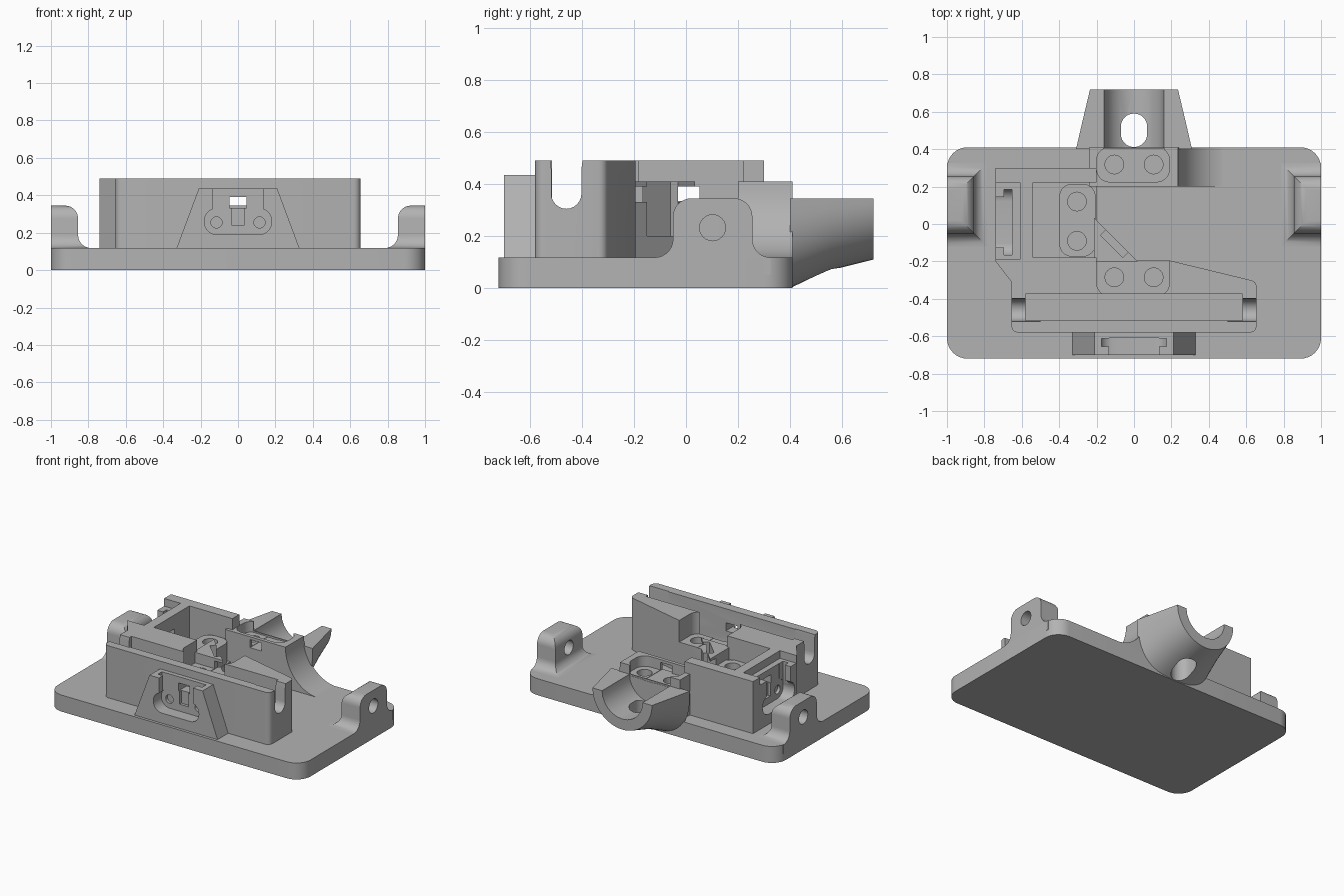
import bpy, bmesh, math
from mathutils import Matrix

if "Cube" in bpy.data.objects:
    bpy.data.objects.remove(bpy.data.objects["Cube"])

grey = bpy.data.materials.new("plain_grey")
grey.use_nodes = True
COLOUR = (0.45, 0.45, 0.45, 1)
grey.diffuse_color = COLOUR
grey.node_tree.nodes["Principled BSDF"].inputs["Base Color"].default_value = COLOUR


def arc(cx, cy, rx, ry, a0, a1, n=8):
    """Points on an elliptical arc, angles in degrees."""
    return [(cx + rx * math.cos(math.radians(a0 + (a1 - a0) * i / n)),
             cy + ry * math.sin(math.radians(a0 + (a1 - a0) * i / n))) for i in range(n + 1)]


def rounded(x0, x1, y0, y1, r):
    corners = ((x1 - r, y1 - r, 0), (x0 + r, y1 - r, 90), (x0 + r, y0 + r, 180), (x1 - r, y0 + r, 270))
    return [p for cx, cy, a in corners for p in arc(cx, cy, r, r, a, a + 90)]


def rect(x0, x1, y0, y1):
    return [(x0, y0), (x1, y0), (x1, y1), (x0, y1)]


def disc(cx, cy, r):
    return arc(cx, cy, r, r, 0, 360, 24)[:-1]


PLACE = {"x": lambda p, d: (d, p[0], p[1]),
         "y": lambda p, d: (p[0], d, p[1]),
         "z": lambda p, d: (p[0], p[1], d)}


def loft(name, axis, sections):
    """Solid through matching outlines, given as (points, depth) pairs."""
    bm = bmesh.new()
    rings = [[bm.verts.new(PLACE[axis](p, d)) for p in pts] for pts, d in sections]
    n = len(rings[0])
    for a, b in zip(rings, rings[1:]):
        for i in range(n):
            j = (i + 1) % n
            bm.faces.new((a[i], a[j], b[j], b[i]))
    bm.faces.new(rings[0])
    bm.faces.new(rings[-1])
    bmesh.ops.recalc_face_normals(bm, faces=bm.faces)
    mesh = bpy.data.meshes.new(name)
    bm.to_mesh(mesh)
    bm.free()
    mesh.materials.append(grey)
    obj = bpy.data.objects.new(name, mesh)
    bpy.context.collection.objects.link(obj)
    return obj


def prism(name, axis, pts, d0, d1):
    return loft(name, axis, [(pts, d0), (pts, d1)])


def cut(target, tool, mode="DIFFERENCE"):
    """Apply a boolean and throw the tool away."""
    tool.hide_render = True
    mod = target.modifiers.new("cut", "BOOLEAN")
    mod.operation, mod.object, mod.solver = mode, tool, "EXACT"
    bpy.context.view_layer.objects.active = target
    bpy.ops.object.modifier_apply(modifier=mod.name)
    bpy.data.objects.remove(tool)


def carve(target, axis, pts, d0, d1, matrix=None):
    tool = prism("cutter", axis, pts, d0, d1)
    if matrix:
        tool.data.transform(matrix)
    cut(target, tool)


TILE = 0.335   # height of the sensor seats
BASE = 0.118
TOP = 0.49

# Base plate
prism("base_plate", "z", rounded(-1, 1, -0.72, 0.41, 0.11), 0, BASE)

# Side ears: side outline crossed with front outline, both with fillets
for side, label in ((1, "left"), (-1, "right")):
    outline = ([(-0.12, 0.05)] + arc(-0.12, 0.188, 0.07, 0.07, -90, 0)
               + arc(0.02, 0.275, 0.07, 0.07, 180, 90) + arc(0.185, 0.275, 0.07, 0.07, 90, 0)
               + arc(0.325, 0.188, 0.07, 0.07, 180, 270) + [(0.325, 0.05)])
    ear = prism(label + "_ear", "x", outline, 0.75 * side, side)
    front = ([(1.1, 0.02), (1.1, 0.345)] + arc(0.925, 0.275, 0.07, 0.07, 90, 180)
             + arc(0.785, 0.188, 0.07, 0.07, 0, -90) + [(0.785, 0.02)])
    cut(ear, prism("cutter", "y", [(side * x, z) for x, z in front], -0.2, 0.4), "INTERSECT")
    carve(ear, "x", disc(0.102, 0.232, 0.05), 0.7 * side, 1.1 * side)

# Main housing
plan = (arc(-0.62, -0.545, 0.035, 0.035, 180, 270, 5) + arc(0.62, -0.545, 0.035, 0.035, 270, 360, 5)
        + arc(0.62, -0.335, 0.035, 0.035, 0, 75, 5)
        + [(0.19, -0.195), (-0.2, -0.195), (-0.2, 0.3), (-0.74, 0.3), (-0.74, -0.2), (-0.655, -0.31)])
housing = prism("housing", "z", plan, 0.06, TOP)
carve(housing, "z", rect(-0.58, 0.58, -0.515, -0.375), 0.2, 0.6)
# U notches at both ends of the long slot
notch = arc(-0.46, 0.363, 0.058, 0.058, 180, 360, 12) + [(-0.402, 0.46), (-0.38, 0.6), (-0.53, 0.6), (-0.518, 0.46)]
carve(housing, "x", notch, -0.8, -0.5)
carve(housing, "x", notch, 0.5, 0.8)
# Left-hand chamber and the front sensor seat
carve(housing, "z", rect(-0.54, -0.1, -0.18, 0.222), 0.19, 0.6)
carve(housing, "z", rounded(-0.2, 0.19, -0.385, -0.1, 0.07), TILE, 0.6)
for x in (-0.105, 0.105):
    carve(housing, "z", disc(x, -0.285, 0.05), 0.2, 0.6)

# Front clip bracket
bracket = prism("front_bracket", "y", [(-0.335, 0.1), (0.335, 0.1), (0.21, 0.435), (-0.21, 0.435)], -0.7, -0.575)


def carve_clip(target, matrix):
    """Sensor pocket with its upright T slot and pin holes."""
    carve(target, "y", rounded(-0.18, 0.18, 0.19, 0.33, 0.068), -0.75, -0.61, matrix)
    carve(target, "y", rect(-0.135, 0.135, 0.27, 0.6), -0.75, -0.61, matrix)
    carve(target, "y", rect(-0.175, 0.175, 0.27, 0.6), -0.655, -0.611, matrix)
    carve(target, "y", rect(-0.035, 0.035, 0.24, 0.36), -0.62, -0.59, matrix)
    for u in (-0.115, 0.115):
        carve(target, "y", disc(u, 0.255, 0.03), -0.62, -0.59, matrix)


carve_clip(bracket, Matrix.Identity(4))
carve(housing, "x", rect(-0.19, 0.222, 0.435, 0.6), -0.8, -0.61)
carve_clip(housing, Matrix.Translation((-0.04, 0.01, 0)) @ Matrix.Rotation(-math.pi / 2, 4, "Z"))

# Raised seat in the chamber
seat = prism("chamber_seat", "z", rounded(-0.4, -0.205, -0.175, 0.215, 0.07), 0.1, TILE)
for y in (-0.09, 0.12):
    carve(seat, "z", disc(-0.305, y, 0.05), 0.2, 0.6)

# Corner block with a diagonal slot for the beam splitter
corner = prism("splitter_corner", "z", [(-0.215, -0.2), (0.02, -0.2), (-0.215, 0.035)], 0.1, 0.41)
carve(corner, "z", [(-0.18, -0.06), (-0.06, -0.18), (-0.025, -0.145), (-0.145, -0.025)], 0.2, 0.6)

# Rear seat block, sweeping down to the plate on one side
sweep = [(-0.24, 0.05), (-0.24, 0.41)] + arc(0.5, 0.41, 0.265, 0.294, 180, 270, 14) + [(0.5, 0.05)]
rear = prism("rear_seat_block", "y", sweep, 0.2, 0.41)
carve(rear, "z", rounded(-0.2, 0.19, 0.225, 0.41, 0.07), TILE, 0.6)
carve(rear, "y", rect(-0.16, 0.16, TILE, 0.6), 0.33, 0.6)
for x in (-0.105, 0.105):
    carve(rear, "z", disc(x, 0.318, 0.05), 0.2, 0.6)

# Light paths along both directions
for part in (housing, bracket, rear, corner):
    carve(part, "y", rect(-0.045, 0.045, TILE - 0.003, 0.39), -0.9, 0.9)
for part in (housing, corner):
    carve(part, "x", rect(-0.03, 0.052, TILE - 0.003, 0.39), -0.9, 0.0)


# Rear trough: tapered half pipe with a drain slot
def half_section(rx, rz, power):
    pts = []
    for c, s in arc(0, 0, 1, 1, 180, 360, 32):
        pts.append((rx * math.copysign(abs(c) ** power, c), 0.345 - rz * abs(s) ** power))
    return pts


trough = loft("rear_trough", "y", [(half_section(0.31, 0.345, 0.72), 0.4),
                                   (half_section(0.273, 0.275, 0.85), 0.56),
                                   (half_section(0.235, 0.235, 1), 0.72)])
carve(trough, "y", disc(0, 0.345, 0.16), 0.408, 0.8)
carve(trough, "z", rounded(-0.07, 0.07, 0.412, 0.59, 0.068), -0.2, 0.6)

# Smooth the rounded surfaces, keep edges crisp
bpy.ops.object.select_all(action="DESELECT")
for obj in bpy.context.scene.objects:
    if obj.type == "MESH":
        obj.select_set(True)
        bpy.context.view_layer.objects.active = obj
bpy.ops.object.shade_smooth_by_angle(angle=math.radians(30))
